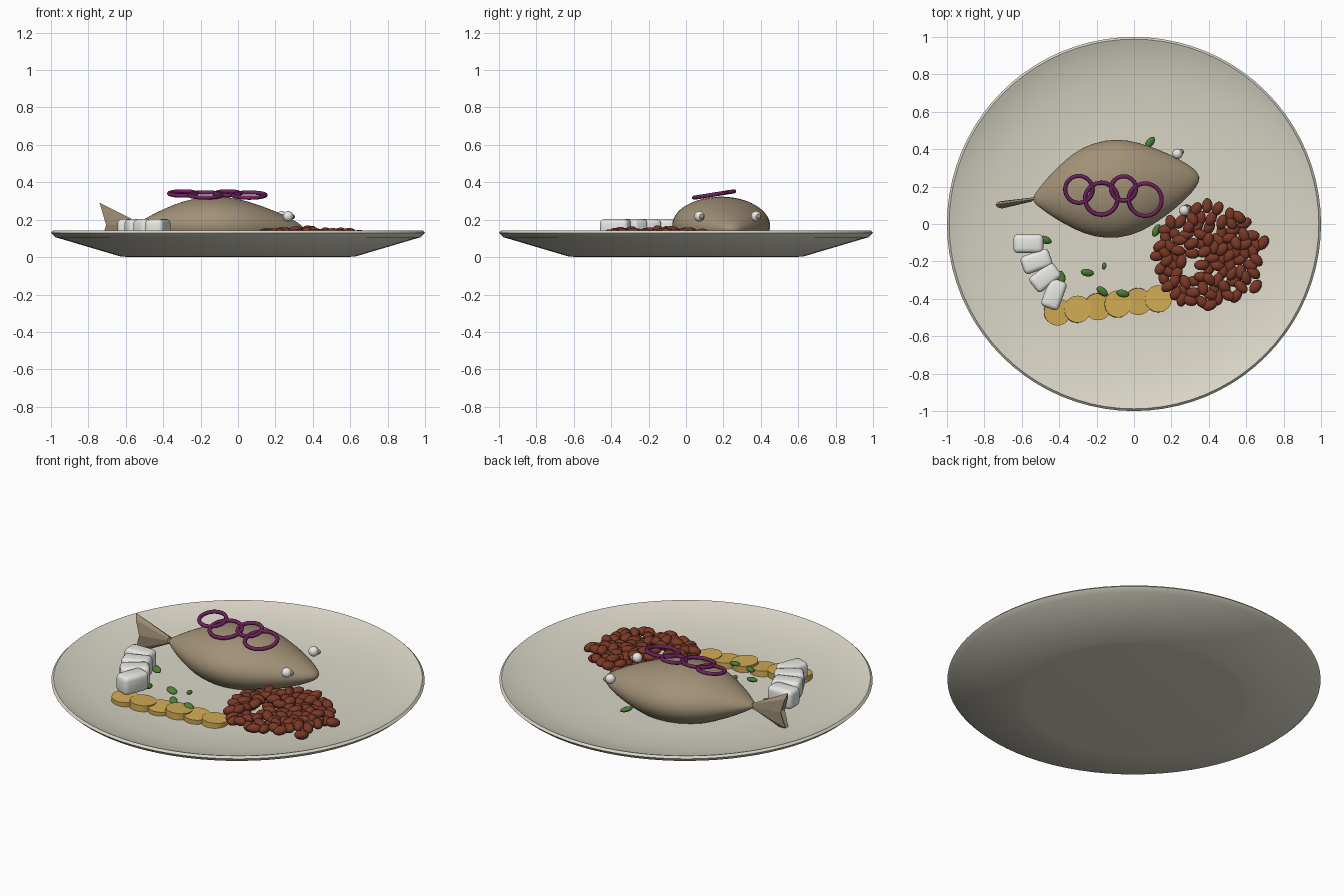
import bpy, bmesh, math, random
from mathutils import Matrix, Vector, Euler

random.seed(4)
if "Cube" in bpy.data.objects:
    bpy.data.objects.remove(bpy.data.objects["Cube"])


def material(name, rgb):
    m = bpy.data.materials.new(name)
    m.use_nodes = True
    m.diffuse_color = (*rgb, 1)
    m.node_tree.nodes["Principled BSDF"].inputs["Base Color"].default_value = (*rgb, 1)
    return m


cream = material("plate cream", (0.70, 0.67, 0.57))
tan = material("fish tan", (0.36, 0.285, 0.185))
bean_red = material("bean red brown", (0.19, 0.04, 0.02))
gold = material("potato gold", (0.64, 0.41, 0.09))
green = material("herb green", (0.07, 0.22, 0.035))
purple = material("onion purple", (0.16, 0.015, 0.11))
white = material("soft white", (0.8, 0.8, 0.77))


def finish(bm, name, mat, angle=40):
    bmesh.ops.recalc_face_normals(bm, faces=bm.faces)
    me = bpy.data.meshes.new(name)
    bm.to_mesh(me)
    bm.free()
    me.materials.append(mat)
    ob = bpy.data.objects.new(name, me)
    bpy.context.collection.objects.link(ob)
    bpy.ops.object.select_all(action="DESELECT")
    ob.select_set(True)
    bpy.context.view_layer.objects.active = ob
    if angle:
        bpy.ops.object.shade_smooth_by_angle(angle=math.radians(angle))
    return ob


def place(loc, rot=(0, 0, 0), size=(1, 1, 1)):
    return Matrix.LocRotScale(Vector(loc), Euler(rot), Vector(size))


def ellipsoid(bm, loc, rot, size, seg=12, rings=8):
    bmesh.ops.create_uvsphere(bm, u_segments=seg, v_segments=rings, radius=1,
                              matrix=place(loc, rot, size))


def loft(bm, rings, close=False):
    """Skin a list of equally long vertex loops, optionally joining last to first."""
    loops = [[bm.verts.new(p) for p in ring] for ring in rings]
    n = len(loops[0])
    pairs = list(zip(loops, loops[1:])) + ([(loops[-1], loops[0])] if close else [])
    for a, b in pairs:
        for i in range(n):
            j = (i + 1) % n
            bm.faces.new((a[i], a[j], b[j], b[i]))
    return loops


def circle(n):
    return [(math.cos(t * math.tau / n), math.sin(t * math.tau / n)) for t in range(n)]


# Plate: lathed shallow dish
profile = [(0.5, 0.065), (0.62, 0.07), (0.78, 0.088), (0.92, 0.115), (0.972, 0.136),
           (0.988, 0.142), (1.0, 0.13), (0.975, 0.106), (0.63, 0.004), (0.58, 0)]
bm = bmesh.new()
loops = loft(bm, [[(r * c, r * s, z) for c, s in circle(80)] for r, z in profile])
bm.faces.new(loops[0])
bm.faces.new(loops[-1])
finish(bm, "plate", cream, 50)

# Fish body: flattened spindle lying along a slightly turned axis
fish = place((-0.095, 0.19, 0.17), (0, 0, math.radians(7.7)))
widths = [(-0.45, 0.015), (-0.41, 0.055), (-0.36, 0.105), (-0.25, 0.19), (-0.15, 0.245),
          (-0.02, 0.27), (0.1, 0.25), (0.2, 0.205), (0.3, 0.15), (0.4, 0.078), (0.45, 0.02)]
bm = bmesh.new()
loops = loft(bm, [[fish @ Vector((x, w * c, 0.59 * w * s - 0.02 * max(x, 0) / 0.45))
                   for c, s in circle(32)] for x, w in widths])
bm.faces.new(loops[0])
bm.faces.new(loops[-1])
body = finish(bm, "fish_body", tan, 60)
sub = body.modifiers.new("smooth", "SUBSURF")
sub.levels = sub.render_levels = 1

# Tail fin: thin flared fan with a notched back edge
bm = bmesh.new()
root, back = [], []
for c, s in circle(8):
    root.append((-0.535 + 0.012 * c, 0.132 + 0.012 * c, 0.17 + 0.018 * s))
    back.append((-0.705 - 0.035 * abs(s), 0.103 + 0.02 * c, 0.172 + 0.118 * s))
loops = loft(bm, [root, back])
hub = bm.verts.new((-0.69, 0.105, 0.172))
for i in range(8):
    bm.faces.new((loops[1][i], loops[1][(i + 1) % 8], hub))
finish(bm, "tail_fin", tan, 0)

# Eyes with small pupils
for side, (x, y) in (("left", (0.232, 0.375)), ("right", (0.268, 0.072))):
    bm = bmesh.new()
    ellipsoid(bm, (x, y, 0.218), (0, 0, 0), (0.028,) * 3, 16, 10)
    finish(bm, "eye_" + side, white)
    bm = bmesh.new()
    ellipsoid(bm, (x + 0.022, y + 0.012, 0.216), (0, 0, 0), (0.014,) * 3)
    finish(bm, "pupil_" + side, tan)

# Onion rings: tilted tori resting on the fish
for k, (x, y, r) in enumerate([(-0.295, 0.185, 0.073), (-0.175, 0.135, 0.087),
                               (-0.055, 0.19, 0.066), (0.06, 0.13, 0.088)]):
    m = place((x, y, 0.333 + 0.16 * (y - 0.14)), (0.16, 0, 0))
    bm = bmesh.new()
    loft(bm, [[m @ Vector(((r + 0.011 * a) * c, (r + 0.011 * a) * s, 0.011 * b))
               for a, b in circle(8)] for c, s in circle(32)], close=True)
    finish(bm, f"onion_ring_{k + 1}", purple, 60)

# Potato slices: overlapping discs in a row
for k in range(6):
    z = 0.085 if k in (0, 1, 3) else 0.075
    bm = bmesh.new()
    bmesh.ops.create_cone(bm, cap_ends=True, segments=32, radius1=0.072, radius2=0.072, depth=0.038,
                          matrix=place((-0.41 + 0.108 * k, -0.47 + 0.014 * k, z),
                                       (0.04 * (-1) ** k, 0.05, 0)))
    finish(bm, f"potato_slice_{k + 1}", gold)

# White chunks: rounded blocks fanned along an arc
for k, (x, y, turn) in enumerate([(-0.565, -0.105, 0), (-0.522, -0.2, 20),
                                  (-0.475, -0.285, 38), (-0.428, -0.375, 70)]):
    bm = bmesh.new()
    bmesh.ops.create_cube(bm, size=1, matrix=place((x, y, 0.15), (0, 0, math.radians(turn)),
                                                   (0.16, 0.1, 0.108)))
    bmesh.ops.bevel(bm, geom=bm.edges[:], offset=0.024, segments=3, profile=0.5, affect="EDGES")
    finish(bm, f"white_chunk_{k + 1}", white)

# Bean pile: scattered ellipsoids kept a little apart
spots = [(0.225, -0.37), (0.65, -0.335), (0.69, -0.1)]
for _ in range(6000):
    a, d = random.uniform(0, math.tau), 0.268 * math.sqrt(random.random())
    p = (0.39 + d * math.cos(a), -0.17 + d * math.sin(a))
    gap = math.dist(p, (0.29, -0.25)) < 0.06
    if not gap and all(math.dist(p, q) > 0.041 for q in spots):
        spots.append(p)
bm = bmesh.new()
for x, y in spots:
    inner = max(0, 1 - math.dist((x, y), (0.39, -0.17)) / 0.3)
    z = 0.105 + 0.02 * inner + random.uniform(-0.008, 0.022)
    ellipsoid(bm, (x, y, z), (random.uniform(-0.4, 0.4), random.uniform(-0.3, 0.3),
                              random.uniform(0, math.pi)), (0.042, 0.029, 0.025))
finish(bm, "beans", bean_red, 80)

# Herb leaves: small flat ellipsoids
bm = bmesh.new()
for x, y, turn in [(0.085, 0.435, 50), (-0.475, -0.085, -20), (-0.388, -0.285, 100),
                   (-0.25, -0.26, -10), (-0.16, -0.225, 80), (-0.17, -0.36, -40),
                   (-0.06, -0.372, -15), (0.12, -0.035, 60), (0.262, -0.088, 30)]:
    size = 0.02 if turn == 80 else 0.036
    ellipsoid(bm, (x, y, 0.1), (0.3, 0.15, math.radians(turn)), (size, size * 0.6, 0.014))
finish(bm, "herb_leaves", green, 80)
